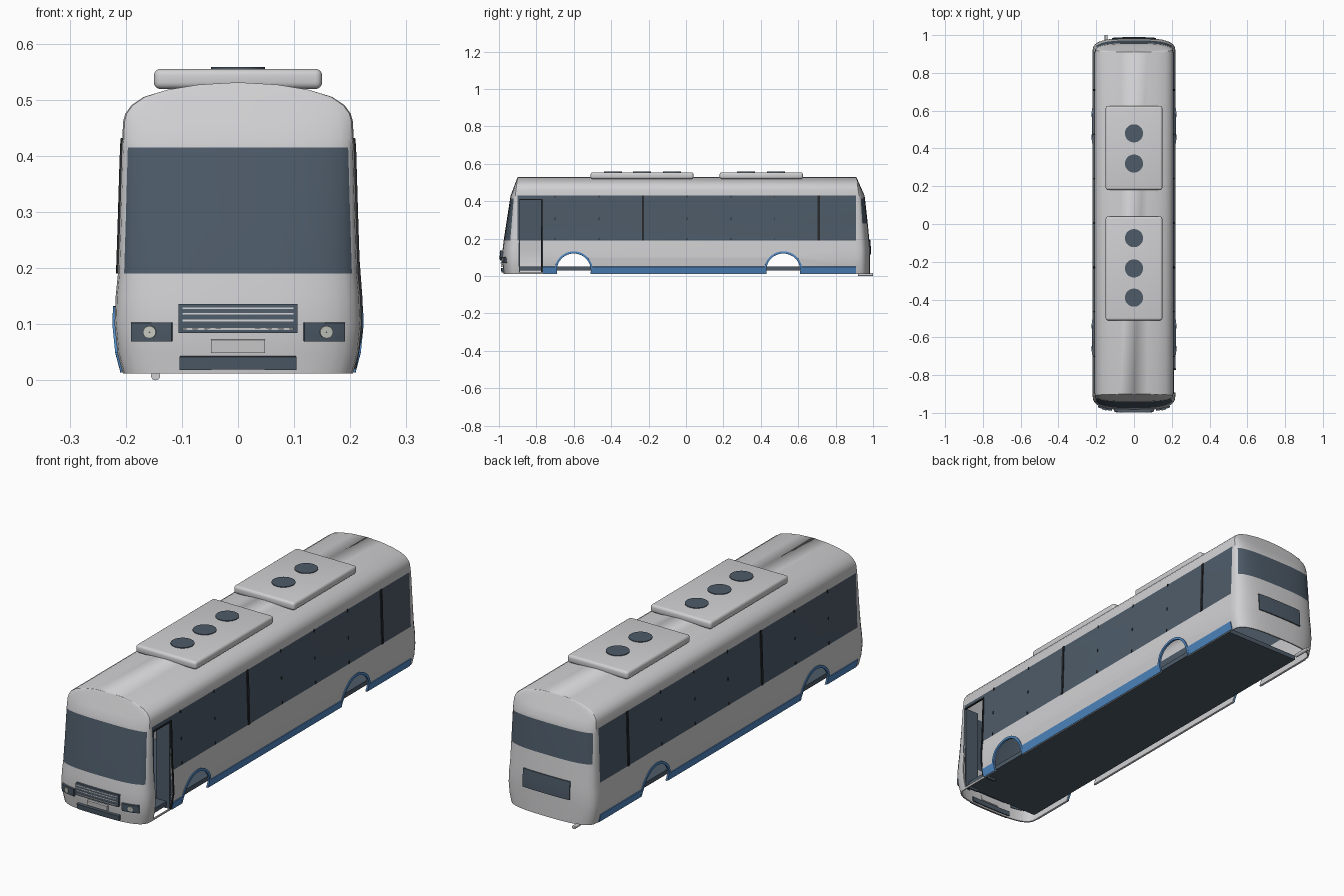
import bpy, bmesh, math
from mathutils import Matrix

old = bpy.data.objects.get("Cube")
if old:
    bpy.data.objects.remove(old)


def material(name, r, g, b):
    m = bpy.data.materials.new(name)
    m.use_nodes = True
    m.diffuse_color = (r, g, b, 1)
    node = next(n for n in m.node_tree.nodes if n.type == 'BSDF_PRINCIPLED')
    node.inputs["Base Color"].default_value = (r, g, b, 1)
    return m


paint = material("light grey paint", .63, .63, .645)
slate = material("slate glass", .075, .105, .14)
blue = material("blue trim", .08, .25, .55)
black = material("black rubber", .02, .022, .025)
lamp = material("lamp glass", .62, .64, .58)

# Body shape by height: half width, nose depth, tail depth
WIDTH = [(.012, .205), (.05, .215), (.1, .22), (.15, .218), (.19, .214), (.28, .211),
         (.415, .207), (.43, .206), (.46, .205), (.475, .201), (.49, .19), (.505, .168),
         (.518, .125), (.527, .07), (.531, 0)]
NOSE = [(.012, .075), (.1, .085), (.19, .075), (.43, .038), (.531, 0)]
TAIL = [(.012, .075), (.15, .074), (.28, .062), (.43, .045), (.531, 0)]
FRONT, REAR, FLAT = -.9, .91, 3
ARCHES, HUB, RADIUS = (-.6, .52), .03, .092


def at(table, z):
    z = min(max(z, table[0][0]), table[-1][0])
    for (a, u), (b, v) in zip(table, table[1:]):
        if z <= b:
            return u + (v - u) * (z - a) / (b - a)


def finish(ob, mat=None):
    if mat:
        ob.data.materials.append(mat)
    bpy.ops.object.select_all(action='DESELECT')
    ob.select_set(True)
    bpy.context.view_layer.objects.active = ob
    for mod in list(ob.modifiers):
        bpy.ops.object.modifier_apply(modifier=mod.name)
    bpy.ops.object.shade_smooth_by_angle(angle=math.radians(32))
    return ob


def from_bmesh(name, bm):
    me = bpy.data.meshes.new(name)
    bm.to_mesh(me)
    bm.free()
    ob = bpy.data.objects.new(name, me)
    bpy.context.collection.objects.link(ob)
    return ob


def box(name, lo, hi, mat=None, bevel=0):
    bm = bmesh.new()
    size = [b - a for a, b in zip(lo, hi)]
    mid = [(a + b) / 2 for a, b in zip(lo, hi)]
    bmesh.ops.create_cube(bm, size=1, matrix=Matrix.Translation(mid) @ Matrix.Diagonal((*size, 1)))
    ob = from_bmesh(name, bm)
    if bevel:
        mod = ob.modifiers.new("round", 'BEVEL')
        mod.width, mod.segments = bevel, 4
    return finish(ob, mat)


def cylinder(name, centre, radius, length, axis, mat=None):
    bm = bmesh.new()
    turn = {'X': Matrix.Rotation(math.pi / 2, 4, 'Y'), 'Y': Matrix.Rotation(math.pi / 2, 4, 'X'),
            'Z': Matrix.Identity(4)}[axis]
    bmesh.ops.create_cone(bm, cap_ends=True, segments=40, radius1=radius, radius2=radius,
                          depth=length, matrix=Matrix.Translation(centre) @ turn)
    return finish(from_bmesh(name, bm), mat)


def sheet(name, rows, mat, thickness):
    """Grid of points thickened to both sides."""
    bm = bmesh.new()
    grid = [[bm.verts.new(p) for p in row] for row in rows]
    for a, b in zip(grid, grid[1:]):
        for i in range(len(a) - 1):
            bm.faces.new((a[i], a[i + 1], b[i + 1], b[i]))
    bmesh.ops.recalc_face_normals(bm, faces=bm.faces)
    ob = from_bmesh(name, bm)
    mod = ob.modifiers.new("thickness", 'SOLIDIFY')
    mod.thickness, mod.offset = thickness, 0
    return finish(ob, mat)


def span(a, b, n):
    return [a + (b - a) * i / n for i in range(n + 1)]


def on_side(s, y, z):
    return (s * (at(WIDTH, z) + .0005), y, z)


def on_end(x, z, front=True):
    bulge = max(0, 1 - (abs(x) / at(WIDTH, z)) ** FLAT) ** (1 / FLAT)
    return (x, FRONT - at(NOSE, z) * bulge if front else REAR + at(TAIL, z) * bulge, z)


def side_panel(name, s, y0, y1, z0, z1, mat, thickness=.006):
    sheet(name, [[on_side(s, y, z) for y in (y0, y1)] for z in span(z0, z1, 6)], mat, thickness)


def end_panel(name, x0, x1, z0, z1, mat, thickness, front=True):
    sheet(name, [[on_end(x, z, front) for x in span(x0, x1, 10)] for z in span(z0, z1, 3)],
          mat, thickness)


# Body shell, lofted upwards with rounded nose and tail
N = 16
bm = bmesh.new()
rings = []
for z, w in WIDTH:
    ring = []
    for edge, depth, sign in ((FRONT, -at(NOSE, z), 1), (REAR, at(TAIL, z), -1)):
        for i in range(N + 1):
            c, s = math.cos(math.pi * i / N), math.sin(math.pi * i / N)
            x = math.copysign(abs(c) ** (2 / FLAT), c) * w * sign
            ring.append(bm.verts.new((x, edge + depth * abs(s) ** (2 / FLAT), z)))
    rings.append(ring)
count = 2 * (N + 1)
for k in range(len(rings) - 1):
    a, b = rings[k], rings[k + 1]
    mid = (WIDTH[k][0] + WIDTH[k + 1][0]) / 2
    for i in range(count):
        j = (i + 1) % count
        f = bm.faces.new((a[i], b[i], b[j], a[j]))
        step = i % (N + 1)
        low, high = (.19, .43) if step == N else (.19, .415) if i < N else (.28, .415)
        if low < mid < high and (step == N or 2 <= step < N - 2):
            f.material_index = 1
bmesh.ops.remove_doubles(bm, verts=bm.verts, dist=.0001)
body = from_bmesh("body_shell", bm)
body.data.materials.append(paint)
body.data.materials.append(slate)
mod = body.modifiers.new("wall", 'SOLIDIFY')
mod.thickness, mod.offset = .006, -1

# Wheel arch and doorway openings
cutters = [cylinder("arch_cutter", (0, y, HUB), RADIUS, 1, 'X') for y in ARCHES]
cutters.append(box("door_cutter", (.14, -.893, .02), (.3, -.772, .41)))
for c in cutters:
    c.hide_render = True
    mod = body.modifiers.new("opening", 'BOOLEAN')
    mod.operation, mod.solver, mod.object = 'DIFFERENCE', 'EXACT', c
finish(body)
for c in cutters:
    bpy.data.objects.remove(c)

# Floor and folded door leaves
box("floor", (-.19, -.9, .03), (.19, .86, .05), slate)
for y in (-.895, -.776):
    box("door_leaf", (.14, y, .02), (.207, y + .008, .41), slate)
side_panel("door_jamb", 1, -.772, -.765, .02, .41, black)
side_panel("door_header", 1, -.893, -.765, .407, .413, black)

for s in (1, -1):
    # Blue skirt and arch trims
    front_end = -.765 if s > 0 else FRONT
    for y0, y1 in ((front_end, -.695), (-.505, .425), (.615, REAR)):
        side_panel("skirt_trim", s, y0, y1, .014, .05, blue)
    for y in ARCHES:
        angles = span(math.radians(-9), math.radians(189), 28)
        sheet("arch_trim", [[on_side(s, y + r * math.cos(t), HUB + r * math.sin(t)) for t in angles]
                            for r in (RADIUS - .001, RADIUS + .01)], blue, .007)
    # Window pillars and clips
    for i in range(6):
        y = -.7 + i * .235
        if i == 2:
            side_panel("window_pillar", s, y - .006 - .0, y + .006, .19, .43, black)
        for z in (.192, .3, .42):
            side_panel("window_clip", s, y - .002, y + .002, z, z + .012, black, .005)
    side_panel("window_pillar", s, .704, .716, .19, .43, black)
    # Headlights
    end_panel("headlight_housing", s * .117, s * .187, .07, .103, slate, .018)
    rows = [[on_end(s * .155 + r * math.cos(t), .087 + r * math.sin(t))
             for t in span(0, math.tau, 20)] for r in (.0005, .011)]
    sheet("headlight_lamp", rows, lamp, .024)

# Nose details
end_panel("grille", -.105, .105, .085, .135, slate, .024)
for z in (.093, .105, .117, .127):
    end_panel("grille_bar", -.098, .098, z - .0015, z + .0015, paint, .029)
end_panel("number_plate", -.048, .048, .05, .073, paint, .018)
end_panel("lower_intake", -.103, .103, .02, .043, slate, .022)

# Tail details
end_panel("rear_grille", -.115, .115, .115, .195, slate, .01, front=False)
cylinder("exhaust_pipe", (-.147, .96, .008), .008, .08, 'Y', paint)

# Roof units with fans
for y0, y1, fans in ((-.51, .04, (-.39, -.235, -.075)), (.18, .625, (.32, .48))):
    box("roof_unit", (-.15, y0, .519), (.15, y1, .555), paint, .012)
    for y in fans:
        cylinder("roof_fan", (0, y, .555), .048, .006, 'Z', slate)
